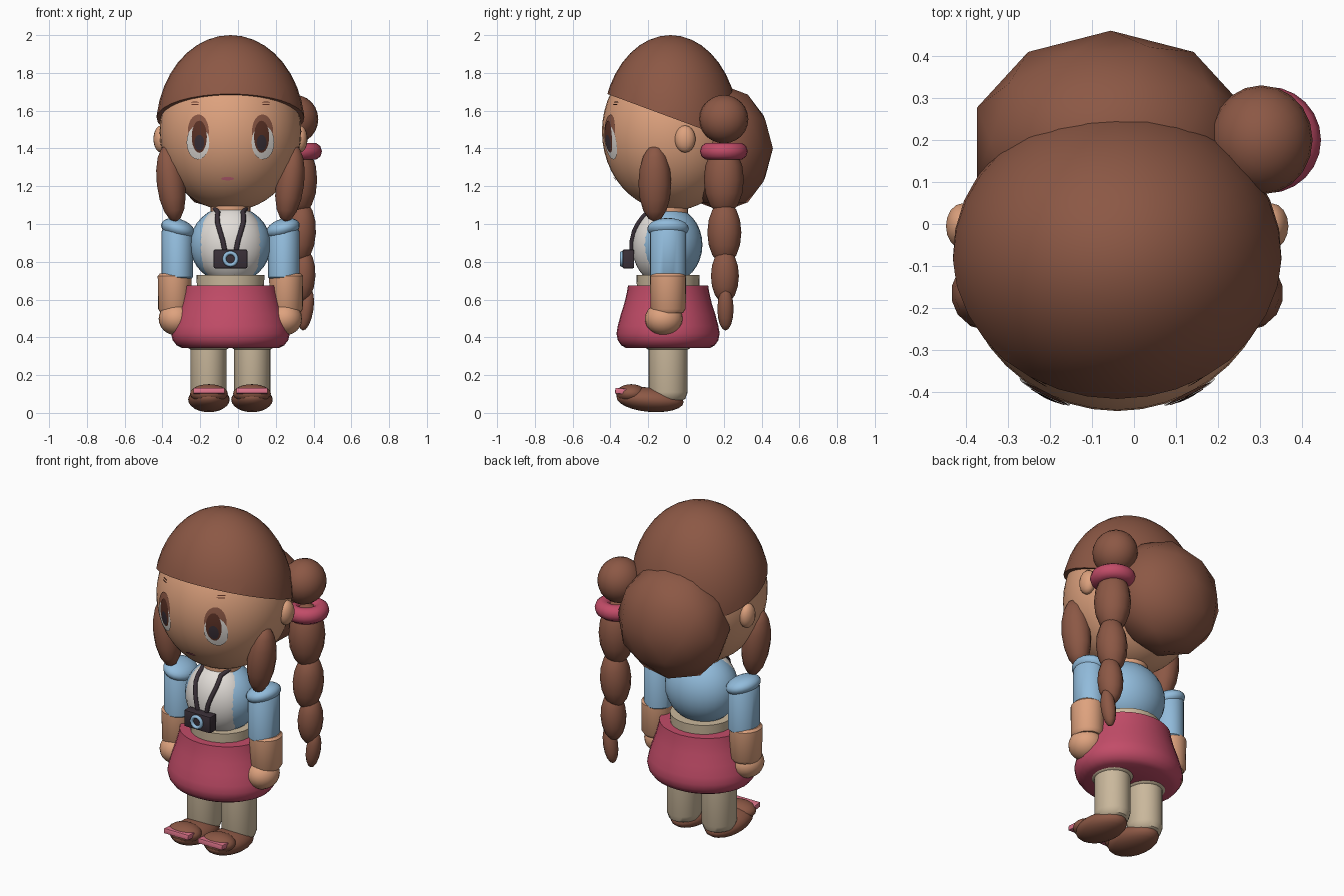
import bpy, bmesh, math
from mathutils import Vector, Matrix

if "Cube" in bpy.data.objects:
    bpy.data.objects.remove(bpy.data.objects["Cube"])

CX = -0.04   # body midline
CY = -0.095  # body depth centre


def srgb(r, g, b):
    f = lambda c: (c / 255 / 12.92) if c < 11 else ((c / 255 + 0.055) / 1.055) ** 2.4
    return (f(r), f(g), f(b), 1)


def material(name, *rgb):
    m = bpy.data.materials.new(name)
    m.diffuse_color = srgb(*rgb)
    m.use_nodes = True
    m.node_tree.nodes["Principled BSDF"].inputs["Base Color"].default_value = m.diffuse_color
    return m


HAIR = material("chestnut_brown", 140, 88, 69)
SKIN = material("peach", 222, 162, 126)
BLUE = material("sky_blue", 146, 188, 220)
RED = material("raspberry", 194, 76, 104)
BEIGE = material("beige", 202, 184, 156)
WHITE = material("cream_white", 226, 221, 216)
DARK = material("charcoal", 58, 48, 56)
PINK = material("light_pink", 222, 116, 138)
IRIS = material("dark_brown", 92, 50, 38)


def finish(bm, name, mat):
    bmesh.ops.recalc_face_normals(bm, faces=bm.faces)
    me = bpy.data.meshes.new(name)
    bm.to_mesh(me)
    bm.free()
    me.materials.append(mat)
    ob = bpy.data.objects.new(name, me)
    bpy.context.collection.objects.link(ob)
    return ob


def xform(loc, size, ry=0, rx=0):
    return (Matrix.Translation(loc) @ Matrix.Rotation(ry, 4, 'Y') @ Matrix.Rotation(rx, 4, 'X')
            @ Matrix.Diagonal((*size, 1)))


def ball(name, mat, loc, size, ry=0, rx=0, seg=20, ico=0):
    bm = bmesh.new()
    m = xform(loc, size, ry, rx)
    if ico:
        bmesh.ops.create_icosphere(bm, subdivisions=ico, radius=1, matrix=m)
    else:
        bmesh.ops.create_uvsphere(bm, u_segments=seg, v_segments=max(8, seg * 3 // 5), radius=1, matrix=m)
    return finish(bm, name, mat)


def lathe(name, mat, loc, profile, sx=1, sy=1, seg=24, closed=False):
    """Spin (radius, z) points around z; capped unless the profile is a closed ring."""
    bm = bmesh.new()
    rings = [[bm.verts.new((loc[0] + sx * r * math.cos(a), loc[1] + sy * r * math.sin(a), loc[2] + z))
              for a in (2 * math.pi * i / seg for i in range(seg))] for r, z in profile]
    pairs = list(zip(rings, rings[1:])) + ([(rings[-1], rings[0])] if closed else [])
    for a, b in pairs:
        for i in range(seg):
            j = (i + 1) % seg
            bm.faces.new((a[i], a[j], b[j], b[i]))
    if not closed:
        bm.faces.new(rings[0])
        bm.faces.new(rings[-1])
    return finish(bm, name, mat)


def ring_profile(R, rr, rz, n=10):
    return [(R + rr * math.cos(2 * math.pi * i / n), rz * math.sin(2 * math.pi * i / n)) for i in range(n)]


def box(name, mat, loc, size, bevel=0.0, rx=0):
    bm = bmesh.new()
    bmesh.ops.create_cube(bm, size=1, matrix=xform(loc, size, 0, rx))
    if bevel:
        bmesh.ops.bevel(bm, geom=bm.edges[:], offset=bevel, segments=2, affect='EDGES', profile=0.5)
    return finish(bm, name, mat)


# Head
HEAD = Vector((CX, -0.075, 1.49))
HR = Vector((0.375, 0.37, 0.42))
ball("head", SKIN, HEAD, HR, seg=40)


def patch(name, mat, x, z, rx, rz, lift, seg=24, rings=5):
    """Thin oval plate hugging the front of the head."""
    bm = bmesh.new()
    r = HR * (1 + lift)

    def point(px, pz):
        d = 1 - ((px - HEAD.x) / r.x) ** 2 - ((pz - HEAD.z) / r.z) ** 2
        return bm.verts.new((px, HEAD.y - r.y * math.sqrt(max(d, 0)), pz))

    prev, mid = None, point(x, z)
    for k in range(1, rings + 1):
        cur = [point(x + rx * k / rings * math.cos(2 * math.pi * i / seg),
                     z + rz * k / rings * math.sin(2 * math.pi * i / seg)) for i in range(seg)]
        for i in range(seg):
            j = (i + 1) % seg
            bm.faces.new((prev[i], cur[i], cur[j], prev[j]) if prev else (mid, cur[i], cur[j]))
        prev = cur
    ob = finish(bm, name, mat)
    if sum(p.normal.y for p in ob.data.polygons) > 0:
        ob.data.flip_normals()


# Hair cap, cut by a plane sloping down toward the back
bm = bmesh.new()
bmesh.ops.create_uvsphere(bm, u_segments=32, v_segments=20, radius=1,
                          matrix=xform((CX, -0.082, 1.5), (0.395, 0.362, 0.5)))
cut = bmesh.ops.bisect_plane(bm, geom=bm.verts[:] + bm.edges[:] + bm.faces[:],
                             plane_co=(0, -0.42, 1.69), plane_no=(0, 0.37, 1), clear_inner=True)
bmesh.ops.contextual_create(bm, geom=[e for e in cut["geom_cut"] if isinstance(e, bmesh.types.BMEdge)])
finish(bm, "hair_cap", HAIR)

# Back hair and side tail
ball("back_hair", HAIR, (CX - 0.015, 0.195, 1.4), (0.335, 0.265, 0.335), ico=2)
ball("hair_bun", HAIR, (0.303, 0.2, 1.555), (0.122, 0.13, 0.128))
lathe("hair_band", RED, (0.318, 0.2, 1.385), ring_profile(0.08, 0.047, 0.047), closed=True)
for i, (x, z, r, h, lean) in enumerate([(0.322, 1.235, 0.106, 0.19, 0), (0.33, 0.955, 0.09, 0.17, 0.05),
                                        (0.342, 0.725, 0.074, 0.145, 0.05), (0.36, 0.55, 0.043, 0.115, 0.15)]):
    ball(f"braid_segment_{i + 1}", HAIR, (x, 0.2 + 0.003 * i, z), (r * 0.94, r, h), ry=lean, seg=14)

# Mouth
patch("mouth", PINK, CX - 0.015, 1.24, 0.034, 0.009, 0.012)

# Torso, shirt front, waist, neck
ball("neck_base", BLUE, (CX, CY, 0.89), (0.215, 0.182, 0.205), seg=28).name = "vest"
SHIRT, SR = Vector((CX, -0.13, 0.89)), Vector((0.19, 0.156, 0.207))
ball("shirt_front", WHITE, SHIRT, SR, seg=32)
lathe("neck", SKIN, (CX, CY, 0), [(0.106, 1.04), (0.106, 1.16)])
lathe("waist", BEIGE, (CX, CY, 0), [(0.175, 0.6), (0.18, 0.73)], sy=0.93)

# Skirt
lathe("skirt", RED, (CX, CY, 0),
      [(0.1, 0.345), (0.255, 0.343), (0.285, 0.358), (0.306, 0.385), (0.314, 0.42), (0.306, 0.46),
       (0.288, 0.52), (0.266, 0.58), (0.25, 0.64), (0.244, 0.675), (0.16, 0.675)], sy=0.87, seg=32)

# Camera with lens ring
box("camera_body", DARK, (CX, -0.305, 0.815), (0.178, 0.062, 0.1), bevel=0.008)
lens = lathe("camera_lens_ring", BLUE, (0, 0, 0), ring_profile(0.032, 0.01, 0.012), closed=True)
lens.data.transform(Matrix.Translation((CX, -0.338, 0.815)) @ Matrix.Rotation(math.pi / 2, 4, 'X'))


def strap(side):
    """Neck strap that follows the shirt front."""
    cu = bpy.data.curves.new("camera_strap", 'CURVE')
    cu.dimensions = '3D'
    cu.bevel_depth, cu.bevel_resolution = 0.013, 2
    sp = cu.splines.new('POLY')
    pts = []
    for dx, z in [(0.028, 0.85), (0.04, 0.91), (0.055, 0.96), (0.068, 1.005), (0.07, 1.04), (0.066, 1.062)]:
        d = 1 - (dx / SR.x) ** 2 - ((z - SHIRT.z) / SR.z) ** 2
        pts.append((CX + side * dx, SHIRT.y - SR.y * math.sqrt(max(d, 0)) - 0.004, z))
    pts.append((CX + side * 0.085, -0.13, 1.085))
    sp.points.add(len(pts) - 1)
    for p, co in zip(sp.points, pts):
        p.co = (*co, 1)
    cu.materials.append(DARK)
    bpy.context.collection.objects.link(bpy.data.objects.new("camera_strap", cu))


# Paired parts
for s, side in ((-1, "left"), (1, "right")):
    X = lambda d: CX + s * d
    # Face details
    ball(f"{side}_ear", SKIN, (X(0.368), -0.005, 1.45), (0.04, 0.055, 0.072), seg=16)
    patch(f"{side}_eyelash", HAIR, X(0.17), 1.49, 0.056, 0.09, 0.010)
    patch(f"{side}_eye_white", WHITE, X(0.172), 1.432, 0.06, 0.09, 0.015)
    patch(f"{side}_iris", IRIS, X(0.165), 1.462, 0.04, 0.085, 0.020)
    patch(f"{side}_pupil", DARK, X(0.165), 1.43, 0.026, 0.042, 0.025)
    for k in range(2):
        patch(f"{side}_brow_{k}", IRIS, X(0.188), 1.632 + 0.013 * k, 0.021, 0.003, 0.012)
    # Side lock
    ball(f"{side}_side_lock", HAIR, (X(0.315), -0.165, 1.215), (0.077, 0.087, 0.205), ry=s * 0.12, seg=14)
    # Arm
    ball(f"{side}_sleeve_puff", BLUE, (X(0.278), CY, 0.975), (0.092, 0.11, 0.052), ry=-s * 0.3)
    lathe(f"{side}_sleeve", BLUE, (X(0.282), CY, 0),
          [(0.075, 0.71), (0.084, 0.72), (0.084, 0.96), (0.07, 0.985)], sy=1.14)
    lathe(f"{side}_forearm", SKIN, (X(0.295), CY, 0),
          [(0.075, 0.53), (0.088, 0.55), (0.09, 0.725), (0.078, 0.738)], sy=1.06)
    ball(f"{side}_hand", SKIN, (X(0.288), -0.118, 0.498), (0.092, 0.1, 0.087))
    # Leg
    lathe(f"{side}_leg", BEIGE, (X(0.116), CY, 0),
          [(0.06, 0.06), (0.085, 0.075), (0.096, 0.11), (0.096, 0.37)], sy=1.08)
    ball(f"{side}_leg_cuff", BEIGE, (X(0.116), CY, 0.352), (0.113, 0.125, 0.03))
    # Shoe
    ball(f"{side}_shoe", HAIR, (X(0.114), -0.19, 0.07), (0.11, 0.178, 0.065), rx=-0.08)
    ball(f"{side}_shoe_toe", HAIR, (X(0.114), -0.29, 0.102), (0.1, 0.08, 0.05))
    box(f"{side}_shoe_trim", PINK, (X(0.114), -0.335, 0.114), (0.165, 0.08, 0.03), bevel=0.004, rx=-0.1)
    strap(s)

# Smooth shading with sharp edges kept
meshes = [o for o in bpy.context.scene.objects if o.type == 'MESH']
for o in meshes:
    o.select_set(True)
bpy.context.view_layer.objects.active = meshes[0]
bpy.ops.object.shade_smooth_by_angle(angle=math.radians(42))
